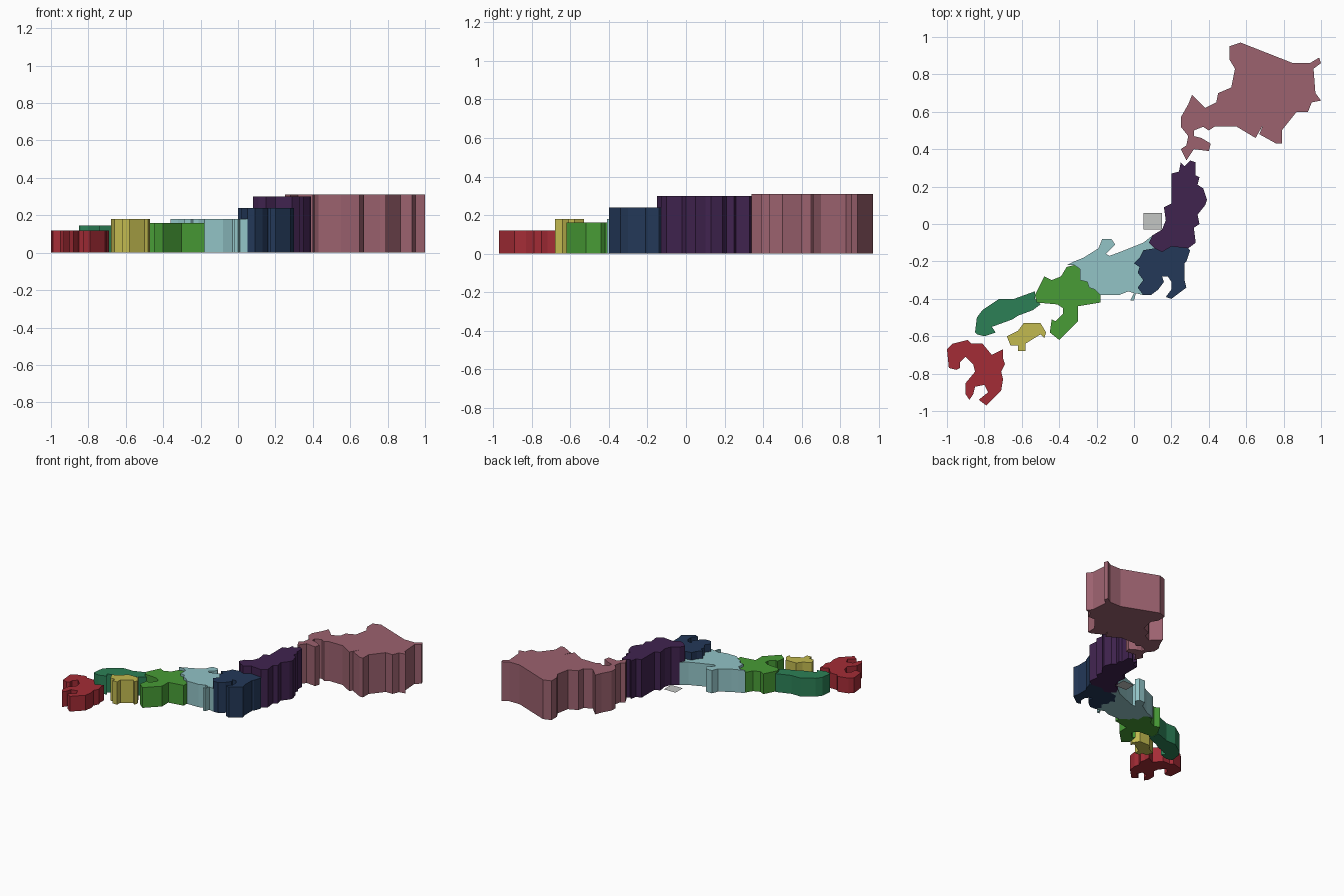
import bpy
import bmesh

default = bpy.data.objects.get("Cube")
if default:
    bpy.data.objects.remove(default, do_unlink=True)


def to_linear(channel):
    return channel / 12.92 if channel <= 0.04045 else ((channel + 0.055) / 1.055) ** 2.4


def make_material(name, hex_colour):
    rgb = [to_linear(byte / 255) for byte in bytes.fromhex(hex_colour)]
    material = bpy.data.materials.new(name)
    material.use_nodes = True
    material.diffuse_color = (*rgb, 1)
    shader = material.node_tree.nodes["Principled BSDF"]
    shader.inputs["Base Color"].default_value = (*rgb, 1)
    return material


def slab(name, material, height, outline, base=0.0):
    """Extrude an outline, given in hundredths, from base to height."""
    bm = bmesh.new()
    corners = [bm.verts.new((x / 100, y / 100, base)) for x, y in outline]
    floor = bm.faces.new(corners)
    if height > base:
        result = bmesh.ops.extrude_face_region(bm, geom=[floor], use_keep_orig=True)
        for item in result["geom"]:
            if isinstance(item, bmesh.types.BMVert):
                item.co.z = height
        bmesh.ops.recalc_face_normals(bm, faces=bm.faces[:])
    elif floor.normal.z < 0:
        floor.normal_flip()
    mesh = bpy.data.meshes.new(name)
    bm.to_mesh(mesh)
    bm.free()
    mesh.materials.append(material)
    part = bpy.data.objects.new(name, mesh)
    bpy.context.collection.objects.link(part)
    return part


rose = make_material("dusty rose", "9C626F")
purple = make_material("deep purple", "40234F")
navy = make_material("navy blue", "233858")
aqua = make_material("pale aqua", "92C3C6")
green = make_material("leaf green", "489C36")
emerald = make_material("emerald green", "2C8056")
yellow = make_material("mustard yellow", "C2BA50")
red = make_material("brick red", "A42C36")
grey = make_material("light grey", "C4C6C4")

# Large northern island: two stacked layers with a fitted patch on the south coast
north_outline = [
    (51, 95), (57, 97), (85, 86), (94, 86), (99, 89), (100, 86), (96, 83),
    (97, 70), (100, 66), (95, 65), (93, 60), (87, 60), (79, 50), (79, 43),
    (76, 43), (67, 48), (69, 53), (60, 59), (55, 52), (43, 52), (40, 50),
    (37, 52), (32, 50), (32, 47), (36, 46), (41, 43), (40, 39), (32, 40),
    (28, 34), (25, 40), (28, 42), (29, 47), (25, 52), (25, 57), (29, 64),
    (31, 69), (38, 62), (44, 65), (45, 70), (52, 73), (54, 83), (51, 88),
]
patch_outline = [(60, 59), (69, 53), (65, 46), (55, 52)]
for label, outline in (("north_island", north_outline), ("north_coast_patch", patch_outline)):
    slab(label + "_lower", rose, 0.18, outline)
    slab(label + "_upper", rose, 0.31, outline, base=0.18)

# Northern end of the main island
slab("north_region", purple, 0.3, [
    (25, 33), (27, 31), (30, 34), (33, 33), (33, 26), (35, 25), (34, 21),
    (37, 19), (39, 13), (38, 10), (34, 5), (35, 0), (32, -2), (33, -10),
    (29, -13), (20, -12), (15, -15), (11, -13), (8, -10), (10, -6),
    (15, -3), (17, 2), (16, 9), (20, 11), (20, 27), (24, 28),
])

# Eastern bay region
slab("east_region", navy, 0.24, [
    (5, -14), (11, -13), (15, -15), (20, -12), (29, -13), (30, -14),
    (28, -20), (27, -21), (27, -30), (28, -34), (20, -40), (17, -39),
    (20, -35), (20, -31), (18, -28), (15, -28), (16, -31), (13, -35),
    (9, -38), (5, -38), (2, -34), (5, -30), (2, -26), (3, -23),
    (0, -21), (3, -18),
])

# Central region with its hooked peninsula
slab("central_region", aqua, 0.18, [
    (-36, -22), (-32, -20), (-27, -18), (-19, -13), (-17, -8), (-12, -8),
    (-10, -11), (-15, -16), (-13, -17), (-5, -14), (5, -10), (10, -6),
    (8, -10), (11, -13), (5, -14), (3, -18), (0, -21), (3, -23),
    (2, -26), (5, -30), (2, -34), (5, -38), (1, -37), (0, -41),
    (-2, -41), (0, -37), (-3, -36), (-8, -38), (-18, -38), (-21, -35),
    (-24, -34), (-25, -31), (-29, -30), (-29, -24), (-32, -22),
])

# South central region with its broad peninsula
slab("south_central_region", green, 0.16, [
    (-53, -38), (-48, -28), (-44, -30), (-39, -28), (-36, -23), (-32, -22),
    (-29, -24), (-29, -30), (-25, -31), (-24, -34), (-21, -35), (-18, -38),
    (-18, -42), (-30, -44), (-30, -52), (-40, -62), (-45, -58), (-44, -51),
    (-42, -52), (-38, -48), (-38, -45), (-41, -43), (-52, -42),
])

# Western tail of the main island
slab("west_region", emerald, 0.145, [
    (-85, -58), (-84, -50), (-81, -46), (-72, -40), (-64, -40), (-53, -36),
    (-53, -40), (-50, -43), (-54, -46), (-62, -49), (-65, -51), (-76, -55),
    (-74, -58), (-80, -60), (-84, -59),
])

# Small southern island
slab("south_island", yellow, 0.18, [
    (-68, -60), (-62, -57), (-59, -53), (-50, -53), (-47, -58), (-48, -61),
    (-50, -59), (-58, -64), (-58, -68), (-62, -68), (-62, -65), (-66, -65),
])

# Southwestern island
slab("southwest_island", red, 0.12, [
    (-100, -67), (-97, -64), (-89, -62), (-87, -64), (-81, -64), (-76, -70),
    (-70, -67), (-70, -72), (-69, -75), (-71, -79), (-70, -83), (-71, -89),
    (-79, -97), (-83, -94), (-78, -90), (-80, -86), (-85, -87), (-86, -91),
    (-88, -94), (-90, -91), (-90, -85), (-85, -79), (-86, -75), (-90, -71),
    (-93, -74), (-93, -77), (-95, -78), (-99, -77),
])

# Flat ground tile beside the main island
slab("ground_tile", grey, 0.0, [(5, -3), (15, -3), (15, 6), (5, 6)])
